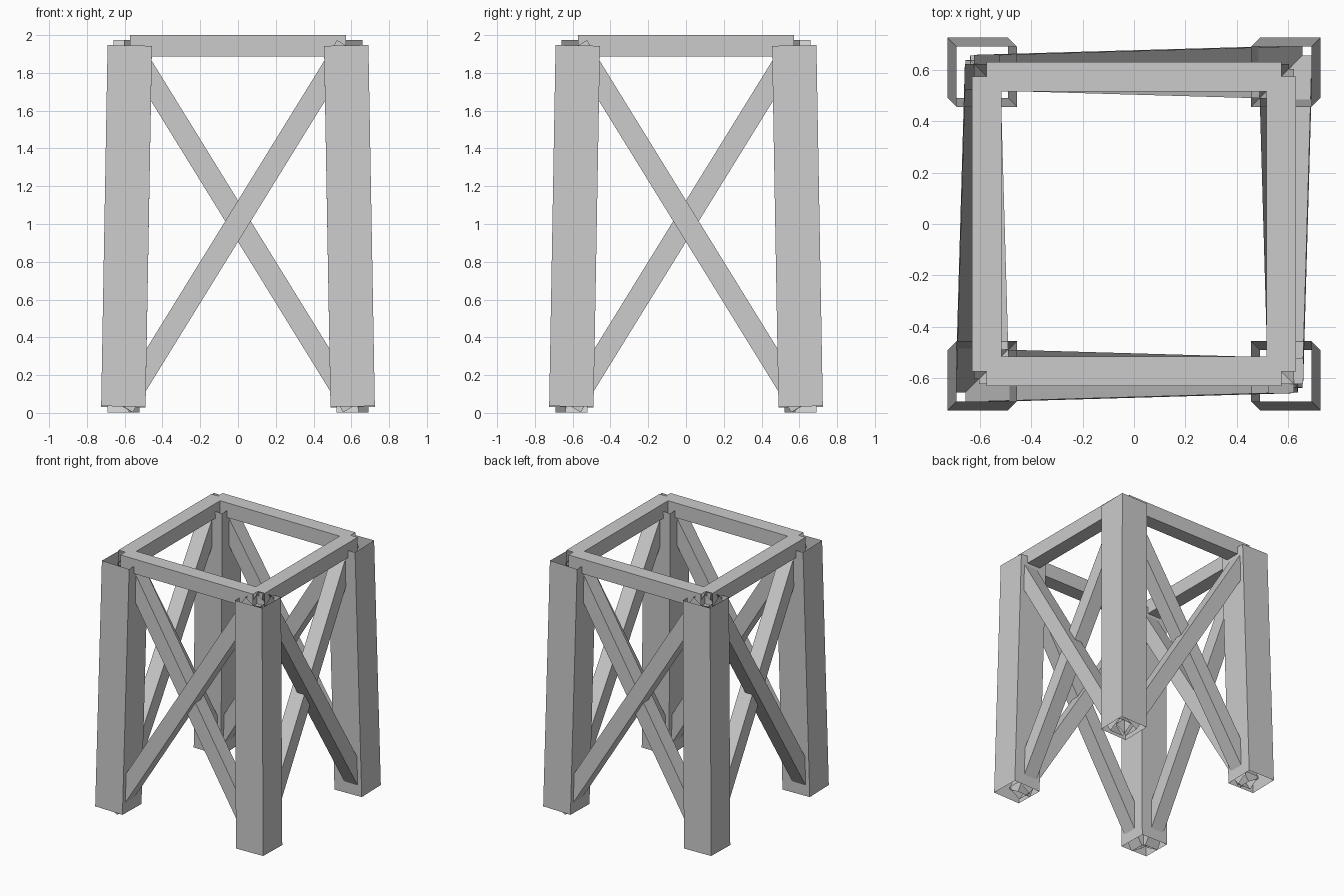
import bpy, bmesh
from mathutils import Vector

if "Cube" in bpy.data.objects:
    bpy.data.objects.remove(bpy.data.objects["Cube"])

B, T = 0.607, 0.573        # leg axis offset at base and top
Z0, Z1 = 0.032, 1.943      # axis heights
LEG, BAR = 0.235, 0.115    # section widths
OFF = 0.0275               # braces pass either side of the leg axis


def tube(name, a, b, width, ref):
    """Open-ended square tube from a to b, one side facing along ref."""
    a, b, ref = Vector(a), Vector(b), Vector(ref)
    d = (b - a).normalized()
    u = (ref - d * ref.dot(d)).normalized() * width / 2
    v = d.cross(u)
    bm = bmesh.new()
    rings = [[bm.verts.new(p + u * i + v * j)
              for i, j in ((-1, -1), (1, -1), (1, 1), (-1, 1))] for p in (a, b)]
    for k in range(4):
        n = (k + 1) % 4
        bm.faces.new((rings[0][k], rings[0][n], rings[1][n], rings[1][k]))
    me = bpy.data.meshes.new(name)
    bm.to_mesh(me)
    bm.free()
    ob = bpy.data.objects.new(name, me)
    bpy.context.collection.objects.link(ob)


# four legs leaning inward
for sx, nx in ((-1, "left"), (1, "right")):
    for sy, ny in ((-1, "front"), (1, "back")):
        tube(f"{ny}_{nx}_leg", (sx * B, sy * B, Z0), (sx * T, sy * T, Z1), LEG, (1, 0, 0))

# each side repeats the front: half turn and diagonal mirrors
sides = {
    "front": lambda x, y, z: (x, y, z),
    "back": lambda x, y, z: (-x, -y, z),
    "left": lambda x, y, z: (y, x, z),
    "right": lambda x, y, z: (-y, -x, z),
}
for side, m in sides.items():
    out = m(0, -1, 0)
    # top rail
    tube(f"{side}_top_rail", m(-T, -T, Z1), m(T, -T, Z1), BAR, out)
    # crossed braces
    tube(f"{side}_outer_brace", m(-B, -B - OFF, Z0), m(T, -T - OFF, Z1), BAR, out)
    tube(f"{side}_inner_brace", m(B, -B + OFF, Z0), m(-T, -T + OFF, Z1), BAR, out)
